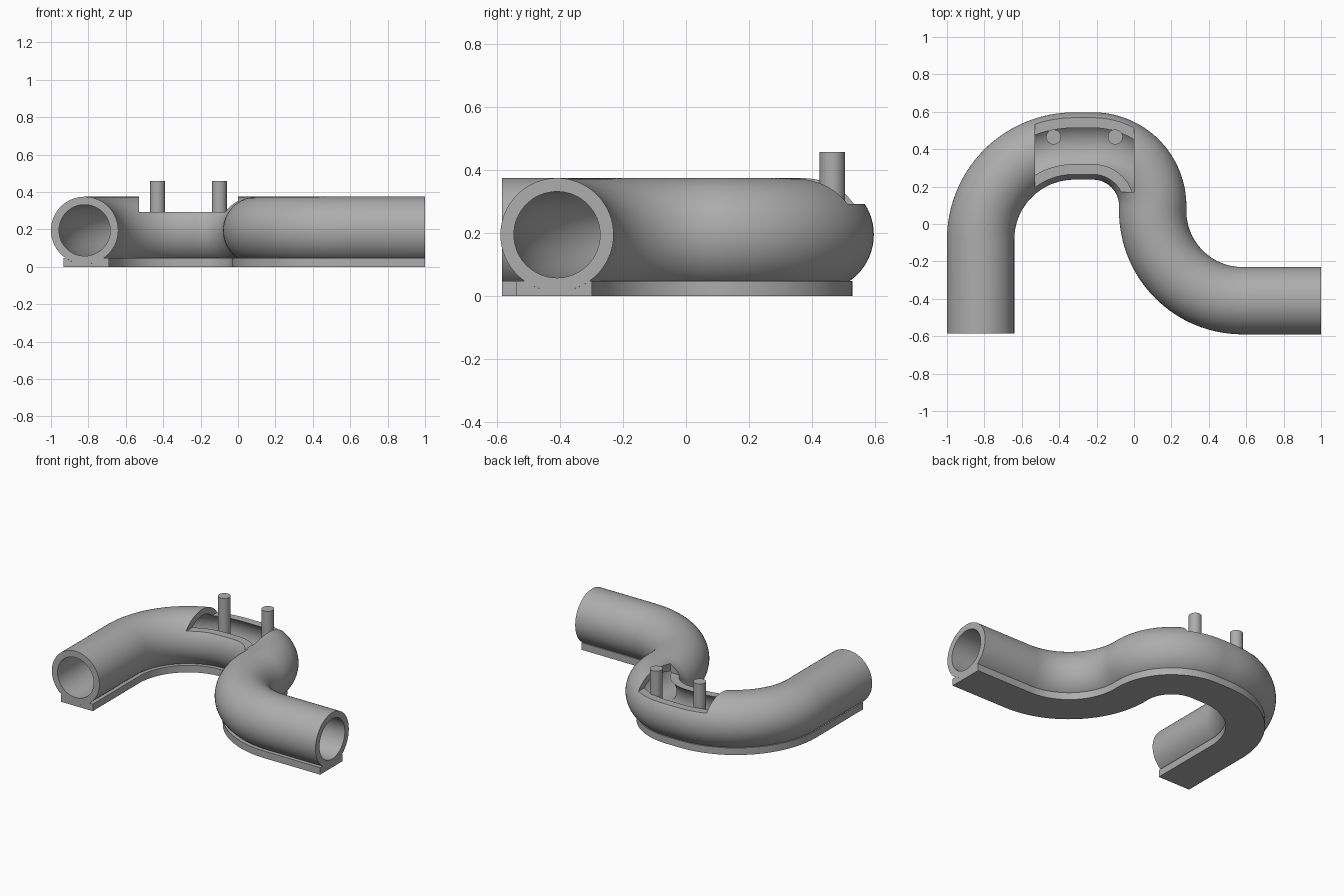
import bpy, bmesh
from math import sin, cos, pi, asin, radians
from mathutils import Vector

cube = bpy.data.objects.get("Cube")
if cube:
    bpy.data.objects.remove(cube)

AXIS_Z, OUTER, BORE = 0.195, 0.18, 0.137
BASE_TOP, BASE_LEFT, BASE_RIGHT = 0.048, 0.112, 0.13
CUT_Z = 0.292

grey = bpy.data.materials.new("plain_grey")
grey.use_nodes = True
grey.diffuse_color = (0.42, 0.42, 0.42, 1)
grey.node_tree.nodes["Principled BSDF"].inputs["Base Color"].default_value = grey.diffuse_color


def arc(cx, cy, r, start, end, n=32):
    """Points with their tangent directions along a flat arc."""
    sign = 1 if end > start else -1
    out = []
    for i in range(n + 1):
        a = radians(start + (end - start) * i / n)
        out.append((Vector((cx + r * cos(a), cy + r * sin(a), 0)),
                    Vector((-sin(a), cos(a), 0)) * sign))
    return out


# Centreline: straight, wide bend, tight bend, reverse bend, straight
path = [(Vector((-0.82, -0.585, 0)), Vector((0, 1, 0)))]
path += arc(-0.32, -0.083, 0.5, 180, 90)
path += arc(-0.22, 0.097, 0.32, 90, 0)
path += arc(0.58, 0.07, 0.48, 180, 270)
path += [(Vector((1, -0.41, 0)), Vector((1, 0, 0)))]


def finish(bm, name):
    bmesh.ops.recalc_face_normals(bm, faces=bm.faces)
    mesh = bpy.data.meshes.new(name)
    bm.to_mesh(mesh)
    bm.free()
    mesh.materials.append(grey)
    obj = bpy.data.objects.new(name, mesh)
    bpy.context.collection.objects.link(obj)
    return obj


def smooth(obj):
    bpy.ops.object.select_all(action='DESELECT')
    obj.select_set(True)
    bpy.context.view_layer.objects.active = obj
    bpy.ops.object.shade_smooth_by_angle(angle=radians(30))


def sweep(bm, profile):
    """Carry a closed (rightward offset, height) profile along the path."""
    rings = []
    for p, t in path:
        right = Vector((t.y, -t.x, 0))
        rings.append([bm.verts.new(p + right * u + Vector((0, 0, z))) for u, z in profile])
    n = len(profile)
    for a, b in zip(rings, rings[1:]):
        for i in range(n):
            j = (i + 1) % n
            bm.faces.new((a[i], a[j], b[j], b[i]))
    return rings


def circle(r, n=64):
    return [(r * cos(2 * pi * i / n), AXIS_Z + r * sin(2 * pi * i / n)) for i in range(n)]


# Hollow pipe with ring-shaped ends
bm = bmesh.new()
skin, hole = sweep(bm, circle(OUTER)), sweep(bm, circle(BORE))
for end in (0, -1):
    a, b = skin[end], hole[end]
    for i in range(len(a)):
        j = (i + 1) % len(a)
        bm.faces.new((a[i], a[j], b[j], b[i]))
pipe = finish(bm, "pipe")

# Open window in the top of the bend
bm = bmesh.new()
bmesh.ops.create_cube(bm, size=1)
low, high = Vector((-0.53, 0.17, CUT_Z)), Vector((0, 0.7, 0.5))
for v in bm.verts:
    v.co = Vector([(low[k] if v.co[k] < 0 else high[k]) for k in range(3)])
cutter = finish(bm, "window_cutter")
cutter.hide_render = True
cut = pipe.modifiers.new("window", 'BOOLEAN')
cut.operation, cut.solver, cut.object = 'DIFFERENCE', 'EXACT', cutter
bpy.context.view_layer.objects.active = pipe
bpy.ops.object.modifier_apply(modifier="window")
bpy.data.objects.remove(cutter)
smooth(pipe)

# Base strip cradling the underside of the pipe
half = asin((OUTER ** 2 - (AXIS_Z - BASE_TOP) ** 2) ** 0.5 / OUTER)
cradle = [(OUTER * sin(a), AXIS_Z - OUTER * cos(a))
          for a in (half - 2 * half * i / 12 for i in range(13))]
profile = [(-BASE_LEFT, 0), (BASE_RIGHT, 0), (BASE_RIGHT, BASE_TOP)] + cradle + [(-BASE_LEFT, BASE_TOP)]
bm = bmesh.new()
rings = sweep(bm, profile)
bm.faces.new(rings[0])
bm.faces.new(rings[-1])
smooth(finish(bm, "base_strip"))

# Two upright pins standing on the floor of the bore
for name, x in (("right_pin", -0.43), ("left_pin", -0.1)):
    bottom, top = 0.06, 0.458
    bpy.ops.mesh.primitive_cylinder_add(vertices=32, radius=0.04, depth=top - bottom,
                                        location=(x, 0.465, (top + bottom) / 2))
    pin = bpy.context.object
    pin.name = name
    pin.data.materials.append(grey)
    smooth(pin)
